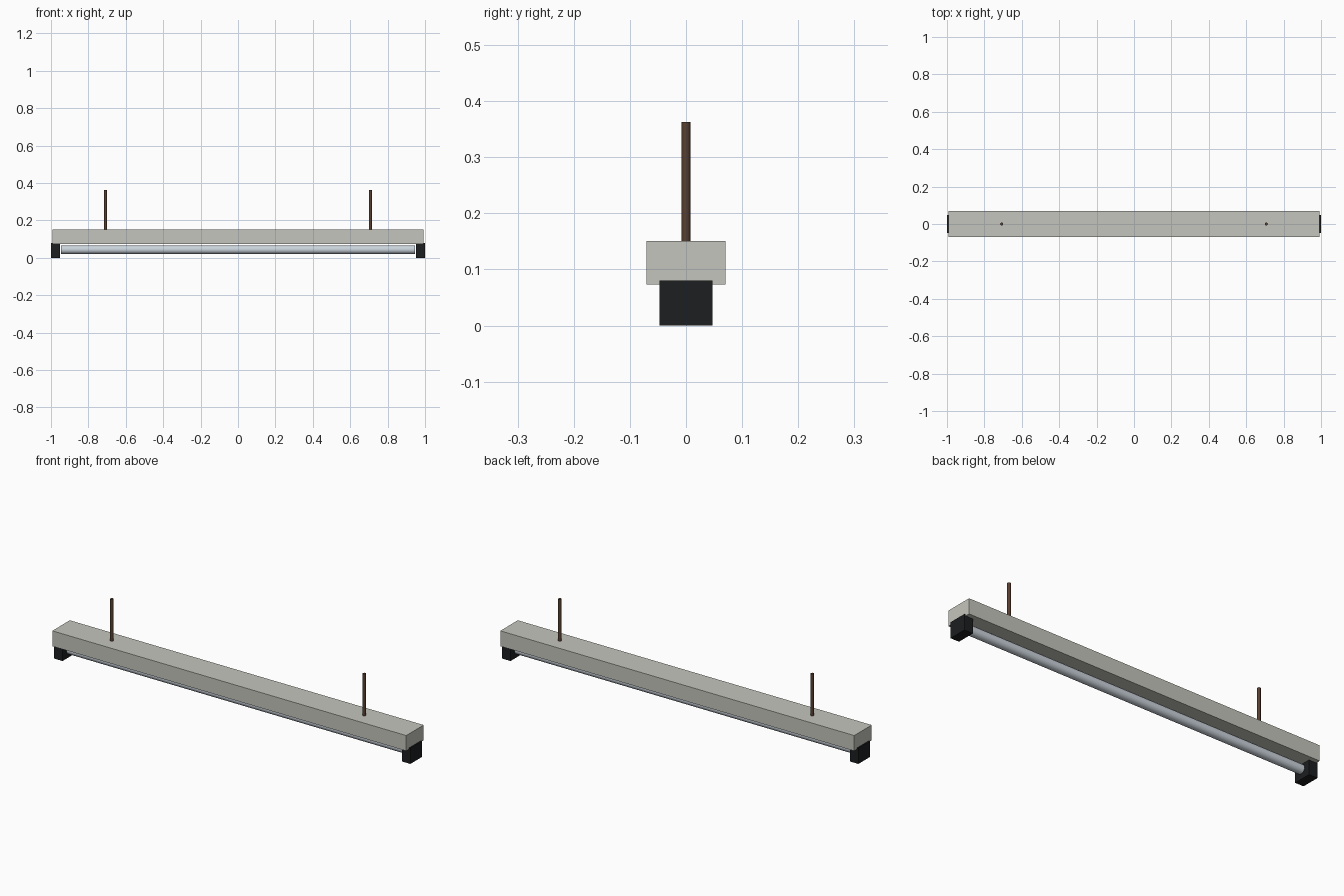
import bpy, math

if "Cube" in bpy.data.objects:
    bpy.data.objects.remove(bpy.data.objects["Cube"])

def material(name, rgb):
    m = bpy.data.materials.new(name)
    m.diffuse_color = (*rgb, 1)
    m.use_nodes = True
    m.node_tree.nodes["Principled BSDF"].inputs["Base Color"].default_value = m.diffuse_color
    return m

housing_mat = material("painted_metal", (0.56, 0.56, 0.51))
cap_mat = material("black_plastic", (0.012, 0.013, 0.015))
tube_mat = material("tube_glass", (0.60, 0.66, 0.72))
rod_mat = material("brown_rod", (0.10, 0.05, 0.03))

def box(name, x, y, z, mat):
    # box from (min, max) ranges
    loc = [(a + b) / 2 for a, b in (x, y, z)]
    bpy.ops.mesh.primitive_cube_add(size=1, location=loc)
    o = bpy.context.object
    o.name = name
    o.scale = [b - a for a, b in (x, y, z)]
    bpy.ops.object.transform_apply(location=False, rotation=False, scale=True)
    o.data.materials.append(mat)
    return o

def cylinder(name, radius, length, loc, mat, sides, rot=(0, 0, 0)):
    bpy.ops.mesh.primitive_cylinder_add(vertices=sides, radius=radius, depth=length,
                                        location=loc, rotation=rot)
    o = bpy.context.object
    o.name = name
    o.data.materials.append(mat)
    bpy.ops.object.shade_smooth_by_angle(angle=math.radians(40))
    return o

# Long lamp housing
box("housing", (-0.993, 0.993), (-0.07, 0.07), (0.073, 0.151), housing_mat)

# Light tube below the housing
cylinder("light_tube", 0.023, 1.894, (0, 0, 0.044), tube_mat, 24, (0, math.pi / 2, 0))

# Tube holders and hanging rods at both ends
for side, s in (("left", -1), ("right", 1)):
    box(side + "_tube_holder", sorted((s * 0.952, s * 1.0)), (-0.047, 0.047), (0, 0.08), cap_mat)
    cylinder(side + "_hanging_rod", 0.008, 0.214, (s * 0.708, 0, 0.256), rod_mat, 12)
